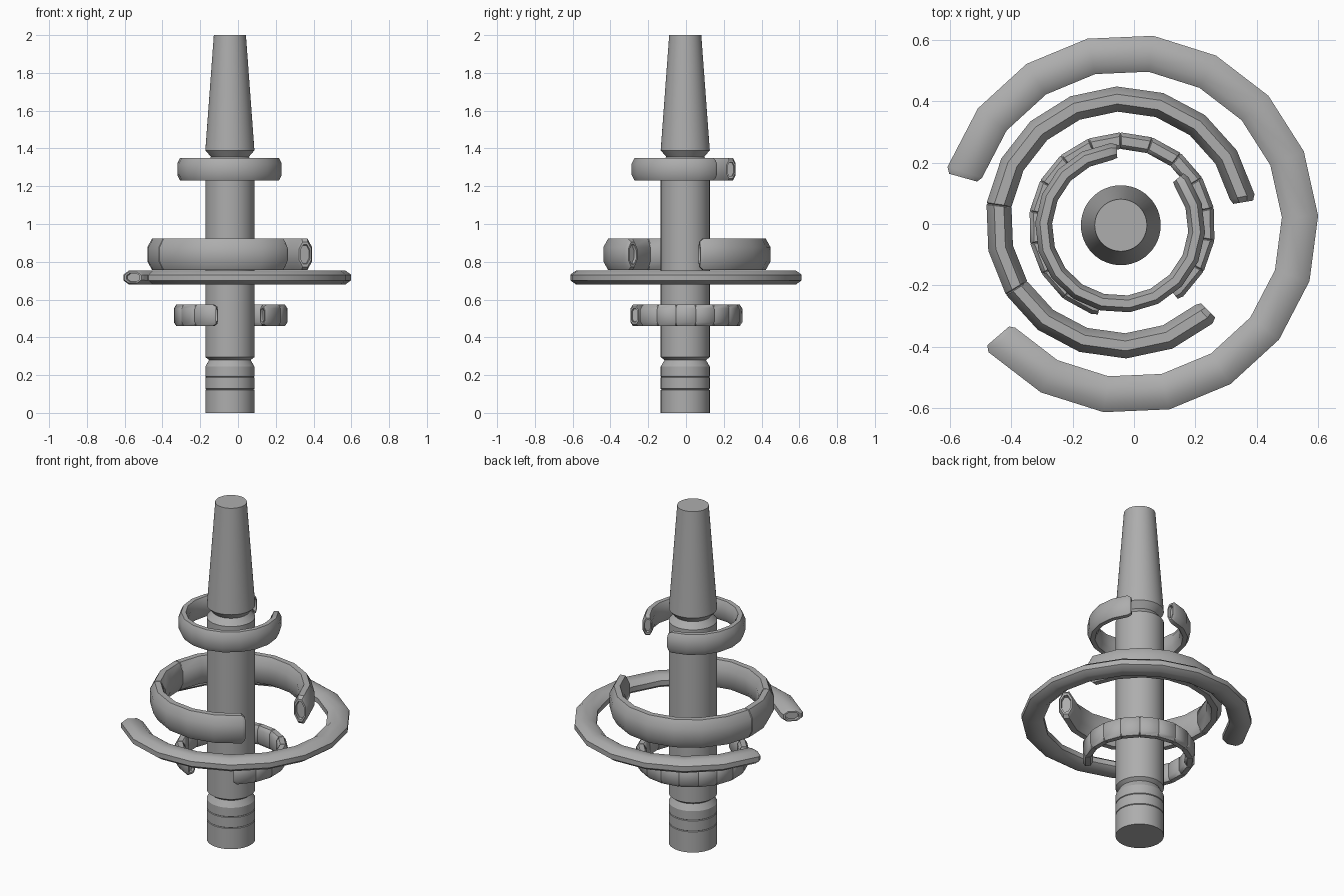
import bpy, bmesh
from math import sin, cos, radians, degrees, pi

if "Cube" in bpy.data.objects:
    bpy.data.objects.remove(bpy.data.objects["Cube"])

# Dark grey for every part
grey = bpy.data.materials.new("dark_grey")
grey.diffuse_color = (0.42, 0.42, 0.42, 1)
grey.use_nodes = True
grey.node_tree.nodes["Principled BSDF"].inputs["Base Color"].default_value = grey.diffuse_color


def finish(name, bm, angle):
    bmesh.ops.recalc_face_normals(bm, faces=bm.faces)
    me = bpy.data.meshes.new(name)
    bm.to_mesh(me)
    bm.free()
    me.materials.append(grey)
    ob = bpy.data.objects.new(name, me)
    bpy.context.collection.objects.link(ob)
    bpy.ops.object.select_all(action='DESELECT')
    ob.select_set(True)
    bpy.context.view_layer.objects.active = ob
    bpy.ops.object.shade_smooth_by_angle(angle=radians(angle))
    return ob


def skin(bm, loops):
    """Bridge a list of closed point loops and cap both ends."""
    rings = [[bm.verts.new(p) for p in loop] for loop in loops]
    n = len(rings[0])
    for a, b in zip(rings, rings[1:]):
        for i in range(n):
            j = (i + 1) % n
            bm.faces.new((a[i], a[j], b[j], b[i]))
    bm.faces.new(rings[0])
    bm.faces.new(rings[-1])


def lathe(name, profile, cx, cy, sides=48):
    bm = bmesh.new()
    skin(bm, [[(cx + r * cos(2 * pi * i / sides), cy + r * sin(2 * pi * i / sides), z)
               for i in range(sides)] for r, z in profile])
    return finish(name, bm, 20)


def open_ring(name, centre, r_in, r_out, z0, z1, cr, cz, start, seams=(), segments=15):
    """C-shaped ring: octagonal section in 20 degree steps, bevelled ends with a recess."""
    rm, zm = (r_in + r_out) / 2, (z0 + z1) / 2
    w, h = (r_out - r_in) / 2, (z1 - z0) / 2
    quarter = [(w, h - cz), (w - cr, h)]
    section = (quarter + [(-x, z) for x, z in reversed(quarter)]
               + [(-x, -z) for x, z in quarter]
               + [(x, -z) for x, z in reversed(quarter)])
    end = start + 20 * segments
    tip = degrees(0.018 / rm)
    groove = degrees(0.003 / rm)
    cap = [(0, .58), (tip, .62), (tip, .8), (0, 1)]      # recess, rim, bevel
    stations = [(start - t, s) for t, s in cap]
    for k in range(1, segments):
        a = start + 20 * k
        if k in seams:
            stations += [(a - groove, 1), (a, .93), (a + groove, 1)]
        else:
            stations.append((a, 1))
    stations += [(end + t, s) for t, s in reversed(cap)]
    loops = []
    for a, s in stations:
        c, d = cos(radians(a)), sin(radians(a))
        loops.append([(centre[0] + (rm + x * s) * c, centre[1] + (rm + x * s) * d, zm + z * s)
                      for x, z in section])
    bm = bmesh.new()
    skin(bm, loops)
    return finish(name, bm, 40)


# Central shaft with tapered top, necks and two thin grooves
R = 0.13
profile = [(R, 0)]
for z in (0.125, 0.19):
    profile += [(R, z - .003), (R - .004, z), (R, z + .003)]
profile += [(R, .245), (.11, .28), (R, .295),
            (R, 1.32), (.10, 1.355), (R, 1.39), (.085, 2.0)]
lathe("shaft", profile, -.043, -.004)

# Four floating open rings
open_ring("upper_ring", (-.045, -.012), .222, .277, 1.23, 1.35, .015, .03, 96.5)
open_ring("middle_ring", (-.041, .005), .361, .443, .757, .922, .025, .045, 12, seams=(8, 10))
open_ring("wide_ring", (-.018, 0), .50, .618, .68, .753, .03, .022, -137.5)
open_ring("lower_ring", (-.039, -.006), .25, .304, .46, .573, .013, .02, -49,
          seams=range(1, 15))
